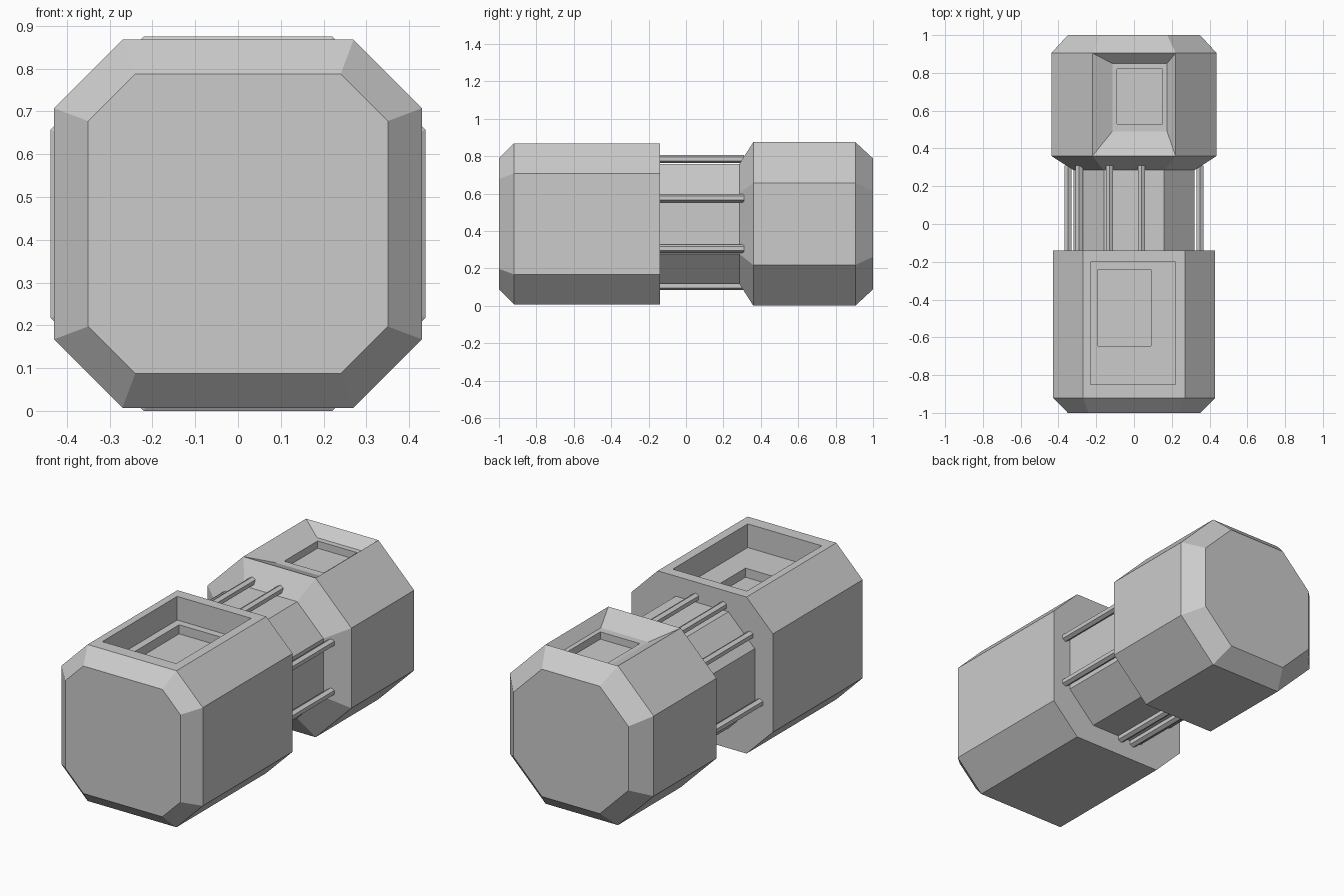
import bpy, bmesh, math

if "Cube" in bpy.data.objects:
    bpy.data.objects.remove(bpy.data.objects["Cube"])

ZC = 0.4375  # height of the shared centre axis


def octagon(w, a):
    # half width w, half length a of each flat side
    return [(a, -w), (w, -a), (w, a), (a, w), (-a, w), (-w, a), (-w, -a), (-a, -w)]


def loft(name, sections, pocket_side=None, pocket=()):
    """Octagonal body from (y, half width, half flat) sections, with an optional
    stepped pocket cut in the top face of one segment."""
    bm = bmesh.new()
    rings = [[bm.verts.new((x, y, ZC + z)) for x, z in octagon(w, a)]
             for y, w, a in sections]
    for s, (r0, r1) in enumerate(zip(rings, rings[1:])):
        for i in range(8):
            j = (i + 1) % 8
            if s == pocket_side and i == 3:
                # nested rectangles step down from the top face
                loop = [r0[4], r0[3], r1[3], r1[4]]
                for x0, x1, y0, y1, z in pocket:
                    nxt = [bm.verts.new((x, y, z)) for x, y in
                           ((x0, y0), (x1, y0), (x1, y1), (x0, y1))]
                    for k in range(4):
                        m = (k + 1) % 4
                        bm.faces.new((loop[k], loop[m], nxt[m], nxt[k]))
                    loop = nxt
                bm.faces.new(loop)
            else:
                bm.faces.new((r0[i], r0[j], r1[j], r1[i]))
    bm.faces.new(rings[0])
    bm.faces.new(rings[-1])
    bmesh.ops.recalc_face_normals(bm, faces=bm.faces)
    mesh = bpy.data.meshes.new(name)
    bm.to_mesh(mesh)
    bm.free()
    ob = bpy.data.objects.new(name, mesh)
    bpy.context.collection.objects.link(ob)
    return ob


# front body with a deep straight-walled two-step pocket
front_top = ZC + 0.43
outer = (-0.23, 0.22, -0.85, -0.20)
inner = (-0.19, 0.09, -0.645, -0.24)
loft("front_body",
     [(-1.0, 0.35, 0.24), (-0.92, 0.43, 0.27), (-0.14, 0.43, 0.27)], 1,
     [outer + (front_top,), outer + (front_top - 0.13,),
      inner + (front_top - 0.13,), inner + (front_top - 0.18,)])

# rear body with a sloped hollow and a small recess
recess = (-0.09, 0.15, 0.53, 0.82)
loft("rear_body",
     [(0.285, 0.32, 0.16), (0.36, 0.4375, 0.22), (0.905, 0.4375, 0.22), (1.0, 0.35, 0.176)], 1,
     [(-0.115, 0.175, 0.49, 0.85, 0.82), recess + (0.82,), recess + (0.78,)])

# connecting core
loft("core", [(-0.14, 0.32, 0.16), (0.285, 0.32, 0.16)])

# thin rods around the core
rods = [(0.04, 0.785), (-0.13, 0.785), (-0.29, 0.665), (-0.35, 0.31),
        (0.35, 0.575), (0.35, 0.305), (-0.03, 0.107), (-0.11, 0.107)]
for n, (x, z) in enumerate(rods):
    bpy.ops.mesh.primitive_cylinder_add(vertices=6, radius=0.022, depth=0.45,
                                        location=(x, 0.085, z),
                                        rotation=(math.pi / 2, 0, 0))
    bpy.context.object.name = f"rod_{n + 1}"
